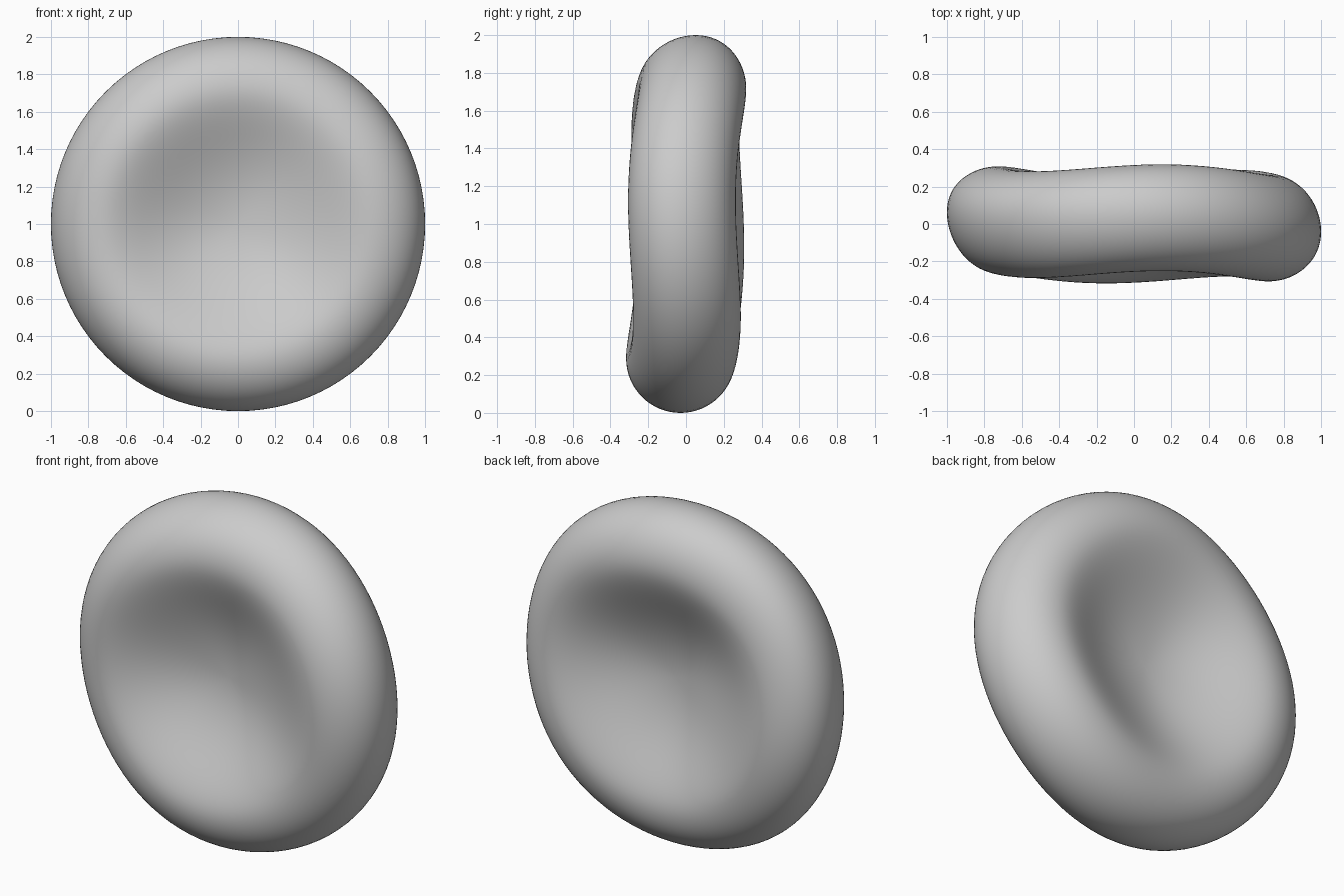
import bpy, bmesh, math
from math import sin, cos, pi

if "Cube" in bpy.data.objects:
    bpy.data.objects.remove(bpy.data.objects["Cube"])

SEG = 96
R_TOP, H_TOP, H_MID = 0.72, 0.285, 0.085   # ridge radius, ridge and dimple half thickness


# Half profile from the dimple centre out to the rim: (radius, half thickness)
def half_profile():
    pts = []
    for i in range(1, 24):
        t = i / 24
        pts.append((R_TOP * t, H_MID + (H_TOP - H_MID) * (3 * t ** 2 - t ** 6) / 2))
    for i in range(17):
        a = pi / 2 * i / 16
        pts.append((R_TOP + (1 - R_TOP) * sin(a), H_TOP * cos(a)))
    return pts


# Gentle three-lobed warp and tilt of the disc's middle plane
def warp(r, a):
    body = 0.02 * cos(3 * (a - math.radians(75))) + 0.015 * sin(a) - 0.004 * cos(a)
    rim = 0.011 + 0.011 * sin(a) - 0.033 * cos(a)
    return body * sin(min(r / 0.8, 1) * pi / 2) ** 2 + rim * r ** 8


half = half_profile()
profile = [(r, -h) for r, h in half] + [(r, h) for r, h in reversed(half[:-1])]

# Biconcave disc, revolved about y
bm = bmesh.new()
rings = []
for r, h in profile:
    ring = []
    for k in range(SEG):
        a = 2 * pi * k / SEG
        ring.append(bm.verts.new((r * cos(a), h + warp(r, a), 1 + r * sin(a))))
    rings.append(ring)
for lo, hi in zip(rings, rings[1:]):
    for k in range(SEG):
        n = (k + 1) % SEG
        bm.faces.new((lo[k], lo[n], hi[n], hi[k]))
for ring, y in ((rings[0], -H_MID), (rings[-1], H_MID)):
    c = bm.verts.new((0, y, 1))
    for k in range(SEG):
        bm.faces.new((ring[k], ring[(k + 1) % SEG], c))
bmesh.ops.recalc_face_normals(bm, faces=bm.faces)
for f in bm.faces:
    f.smooth = True

mesh = bpy.data.meshes.new("biconcave_disc")
bm.to_mesh(mesh)
bm.free()
disc = bpy.data.objects.new("biconcave_disc", mesh)
bpy.context.collection.objects.link(disc)
